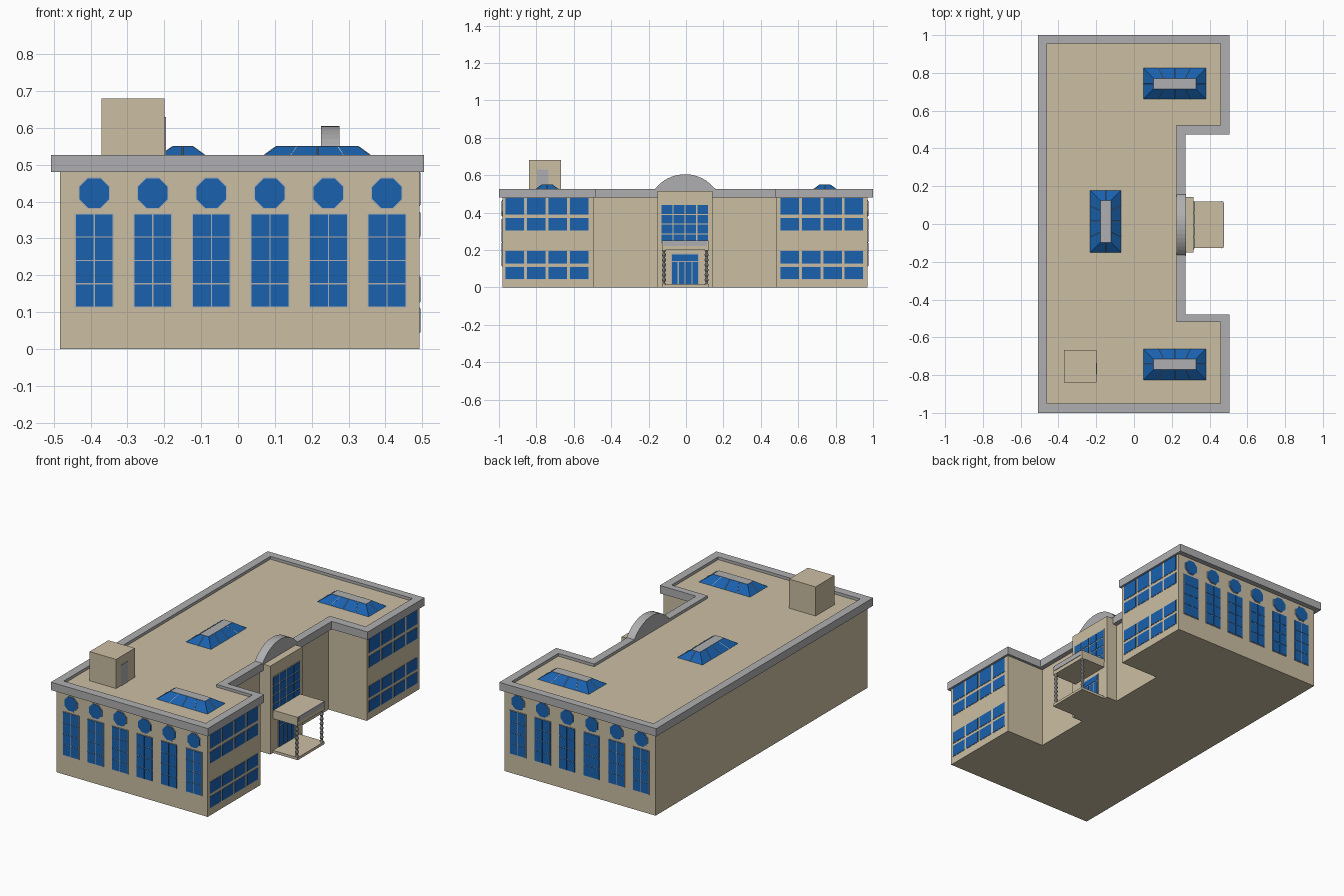
import bpy, bmesh, math
from mathutils import Vector, Matrix

if "Cube" in bpy.data.objects:
    bpy.data.objects.remove(bpy.data.objects["Cube"])


def material(name, rgb):
    m = bpy.data.materials.new(name)
    m.diffuse_color = (*rgb, 1)
    m.use_nodes = True
    m.node_tree.nodes["Principled BSDF"].inputs["Base Color"].default_value = m.diffuse_color
    return m


STONE = material("stone", (0.60, 0.52, 0.37))
GLASS = material("glass", (0.01, 0.12, 0.42))
TRIM = material("trim", (0.43, 0.43, 0.44))


def finish(name, bm, mat):
    bmesh.ops.recalc_face_normals(bm, faces=bm.faces)
    me = bpy.data.meshes.new(name)
    bm.to_mesh(me)
    bm.free()
    me.materials.append(mat)
    ob = bpy.data.objects.new(name, me)
    bpy.context.collection.objects.link(ob)
    return ob


def boxes(name, specs, mat):
    """Each spec is (x0, x1, y0, y1, z0, z1)."""
    bm = bmesh.new()
    for x0, x1, y0, y1, z0, z1 in specs:
        m = (Matrix.Translation(((x0 + x1) / 2, (y0 + y1) / 2, (z0 + z1) / 2))
             @ Matrix.Diagonal((x1 - x0, y1 - y0, z1 - z0, 1)))
        bmesh.ops.create_cube(bm, size=1, matrix=m)
    return finish(name, bm, mat)


def prism(name, pts, offset, mat):
    bm = bmesh.new()
    f = bm.faces.new([bm.verts.new(p) for p in pts])
    r = bmesh.ops.extrude_face_region(bm, geom=[f])
    bmesh.ops.translate(bm, vec=offset, verts=[v for v in r["geom"] if isinstance(v, bmesh.types.BMVert)])
    return finish(name, bm, mat)


def u_outline(x0, x1, xr, y0, y1, ya, yb):
    """U-shaped plan: recess at xr between ya and yb."""
    return [(x0, y0), (x1, y0), (x1, ya), (xr, ya), (xr, yb), (x1, yb), (x1, y1), (x0, y1)]


def panes(a0, a1, z0, z1, cols, rows, gap):
    """Grid of pane rectangles (a0, a1, z0, z1)."""
    w = (a1 - a0 - gap * (cols - 1)) / cols
    h = (z1 - z0 - gap * (rows - 1)) / rows
    return [(a0 + i * (w + gap), a0 + i * (w + gap) + w, z0 + j * (h + gap), z0 + j * (h + gap) + h)
            for i in range(cols) for j in range(rows)]


# Main U-shaped body, its top is the sunken roof
body = u_outline(-0.483, 0.492, 0.245, -0.982, 0.970, -0.495, 0.485)
prism("building_body", [(x, y, 0) for x, y in body], (0, 0, 0.51), STONE)

# Cornice ring
outer = u_outline(-0.508, 0.505, 0.272, -1.0, 1.0, -0.48, 0.475)
inner = u_outline(-0.46, 0.457, 0.225, -0.95, 0.955, -0.52, 0.525)
bm = bmesh.new()
loops = [[bm.verts.new((x, y, z)) for x, y in o]
         for o, z in ((outer, 0.48), (outer, 0.526), (inner, 0.526), (inner, 0.48))]
for k in range(4):
    a, b = loops[k], loops[(k + 1) % 4]
    for i in range(8):
        j = (i + 1) % 8
        bm.faces.new((a[i], a[j], b[j], b[i]))
finish("cornice", bm, TRIM)

# End walls: six tall windows with octagonal windows above
for label, wall, s in (("front", -0.982, -1), ("back", 0.970, 1)):
    def depth(d):
        return tuple(sorted((wall - s * 0.005, wall + s * d)))
    frames, glass = [], []
    octs = {"frame": bmesh.new(), "glass": bmesh.new()}
    for i in range(6):
        cx = -0.39 + i * 0.1588
        frames.append((cx - 0.053, cx + 0.053, *depth(0.003), 0.112, 0.368))
        glass += [(a, b, *depth(0.005), c, d)
                  for a, b, c, d in panes(cx - 0.05, cx + 0.05, 0.115, 0.365, 2, 4, 0.003)]
        for key, r, d in (("frame", 0.043, 0.003), ("glass", 0.040, 0.005)):
            lo, hi = depth(d)
            m = (Matrix.Translation((cx, (lo + hi) / 2, 0.423)) @ Matrix.Rotation(math.pi / 2, 4, 'X')
                 @ Matrix.Rotation(math.pi / 8, 4, 'Z'))
            r /= math.cos(math.pi / 8)
            bmesh.ops.create_cone(octs[key], cap_ends=True, segments=8, radius1=r, radius2=r,
                                  depth=hi - lo, matrix=m)
    boxes(label + "_window_frames", frames, TRIM)
    boxes(label + "_window_glass", glass, GLASS)
    finish(label + "_octagon_frames", octs["frame"], TRIM)
    finish(label + "_octagon_glass", octs["glass"], GLASS)

# Wing ends: two storeys of paired panes
frames, glass = [], []
for y0 in (-0.965, 0.505):
    for i in range(4):
        y = y0 + i * 0.1145
        for z0, z1 in ((0.045, 0.110), (0.128, 0.195), (0.305, 0.370), (0.390, 0.479)):
            frames.append((0.485, 0.4935, y - 0.002, y + 0.101, z0 - 0.002, min(z1 + 0.002, 0.48)))
            glass.append((0.485, 0.495, y, y + 0.099, z0, z1))
boxes("wing_window_frames", frames, TRIM)
boxes("wing_window_glass", glass, GLASS)

# Entrance bay with tall window and door
boxes("entrance_bay", [(0.24, 0.315, -0.152, 0.143, 0, 0.515)], STONE)
boxes("bay_window_frame", [(0.31, 0.317, -0.134, 0.122, 0.232, 0.444)], STONE)
boxes("bay_window_glass", [(0.31, 0.319, *p) for p in panes(-0.13, 0.118, 0.236, 0.44, 4, 4, 0.006)], GLASS)
boxes("door_frame", [(0.31, 0.318, -0.08, 0.07, 0.015, 0.18)], TRIM)
boxes("door_glass", [(0.31, 0.32, *p) for p in panes(-0.075, 0.065, 0.018, 0.135, 4, 1, 0.006)]
      + [(0.31, 0.32, -0.075, 0.065, 0.141, 0.175)], GLASS)

# Arched pediment above the bay
a, h = 0.165, 0.085
R = (a * a + h * h) / (2 * h)
t = math.asin(a / R)
arc = [(0.225, -0.005 + R * math.sin(t * (i / 8 - 1)), 0.605 - R + R * math.cos(t * (i / 8 - 1)))
       for i in range(17)]
prism("arched_pediment", arc, (0.05, 0, 0), TRIM)

# Porch: floor, canopy with fascia, beaded columns
boxes("porch_floor", [(0.31, 0.475, -0.128, 0.120, 0, 0.015)], STONE)
boxes("porch_canopy", [(0.31, 0.474, -0.128, 0.120, 0.2, 0.25)], STONE)
boxes("canopy_fascia", [(0.47, 0.477, -0.12, 0.112, 0.222, 0.251)], TRIM)
bm = bmesh.new()
for cy in (-0.118, 0.11):
    rings = []
    for k in range(29):
        r = 0.0085 + 0.0025 * math.cos(k * math.pi / 2)
        z = 0.014 + 0.187 * k / 28
        rings.append([bm.verts.new((0.463 + r * math.cos(i * math.pi / 4), cy + r * math.sin(i * math.pi / 4), z))
                      for i in range(8)])
    for p, q in zip(rings, rings[1:]):
        for i in range(8):
            j = (i + 1) % 8
            bm.faces.new((p[i], p[j], q[j], q[i]))
finish("porch_columns", bm, TRIM)


# Hipped skylights with glazing bars and a flat cap
def skylight(name, cx, cy, lx, ly, inset):
    def ring(dx, dy, z):
        return [Vector((cx + sx * dx, cy + sy * dy, z)) for sx, sy in ((-1, -1), (1, -1), (1, 1), (-1, 1))]
    low, top = ring(lx, ly, 0.509), ring(lx - inset, ly - inset, 0.549)
    bm = bmesh.new()
    vl, vt = [bm.verts.new(p) for p in low], [bm.verts.new(p) for p in top]
    bm.faces.new(vl)
    bm.faces.new(vt)
    for i in range(4):
        j = (i + 1) % 4
        bm.faces.new((vl[i], vl[j], vt[j], vt[i]))
    finish(name + "_glass", bm, GLASS)
    c = top[0], top[2]
    boxes(name + "_cap", [(c[0].x, c[1].x, c[0].y, c[1].y, 0.545, 0.55)], TRIM)
    bars = bmesh.new()
    for i in range(4):
        j = (i + 1) % 4
        n = 4 if (low[j] - low[i]).length > 0.25 else 2
        for k in range(1, n):
            p, q = low[i].lerp(low[j], k / n), top[i].lerp(top[j], k / n)
            d = q - p
            m = Matrix.Translation((p + q) / 2) @ d.to_track_quat('Z', 'Y').to_matrix().to_4x4()
            bmesh.ops.create_cone(bars, cap_ends=True, segments=4, radius1=0.0015, radius2=0.0015,
                                  depth=d.length, matrix=m)
    finish(name + "_bars", bars, TRIM)


skylight("left_wing_skylight", 0.215, -0.743, 0.167, 0.083, 0.055)
skylight("right_wing_skylight", 0.215, 0.743, 0.167, 0.083, 0.055)
skylight("central_skylight", -0.15, 0.014, 0.083, 0.166, 0.055)

# Rooftop stair house with its door
boxes("roof_stair_house", [(-0.37, -0.199, -0.84, -0.667, 0.505, 0.68)], STONE)
boxes("roof_stair_door", [(-0.205, -0.196, -0.797, -0.735, 0.509, 0.63)], TRIM)
